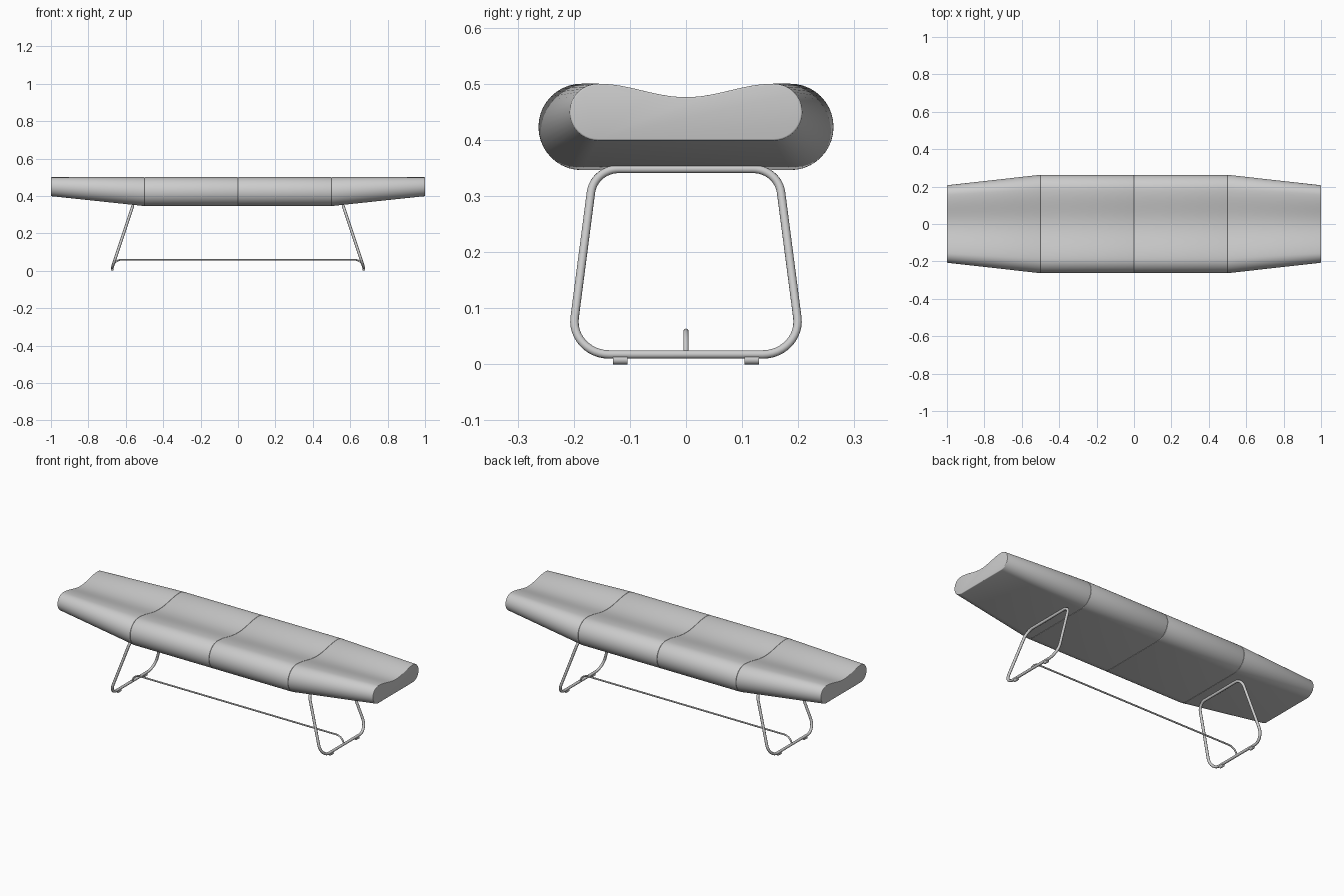
import bpy, bmesh, math
from mathutils import Vector

if "Cube" in bpy.data.objects:
    bpy.data.objects.remove(bpy.data.objects["Cube"])


def finish(ob):
    bpy.ops.object.select_all(action='DESELECT')
    ob.select_set(True)
    bpy.context.view_layer.objects.active = ob
    if ob.type == 'CURVE':
        bpy.ops.object.convert(target='MESH')
        ob = bpy.context.object
    bpy.ops.object.shade_smooth_by_angle(angle=math.radians(35))
    return ob


# Seat cross-section: flat bottom, round sides, dipped top; tapers past |x| = 0.5
def section(x):
    t = max(0, (abs(x) - 0.5) / 0.5)
    half, low, top, dip = lerp(0.263, 0.207, t), lerp(0.346, 0.399, t), 0.5, 0.476
    r = (top - low) / 2
    c = half - r
    right = [(c + r * math.cos(a), low + r + r * math.sin(a))
             for a in (math.pi * (i / 20 - 0.5) for i in range(21))]
    n = 24
    dipped = []
    for i in range(1, n):
        u = 1 - 2 * i / n
        dipped.append((c * u, lerp(dip, top, 0.5 - 0.5 * math.cos(math.pi * u))))
    left = [(-y, z) for y, z in reversed(right)]
    return [Vector((x, y, z)) for y, z in right + dipped + left]


def lerp(a, b, t):
    return a + (b - a) * t


def seat_part(name, x0, x1):
    bm = bmesh.new()
    rings = [[bm.verts.new(p) for p in section(x)] for x in (x0, x1)]
    n = len(rings[0])
    for i in range(n):
        j = (i + 1) % n
        bm.faces.new((rings[0][i], rings[0][j], rings[1][j], rings[1][i]))
    caps = [bm.faces.new(r) for r in rings]
    bmesh.ops.recalc_face_normals(bm, faces=bm.faces)
    edges = list({e for f in caps for e in f.edges})
    bmesh.ops.bevel(bm, geom=edges, offset=0.003, segments=3, profile=0.5, affect='EDGES')
    me = bpy.data.meshes.new(name)
    bm.to_mesh(me)
    bm.free()
    ob = bpy.data.objects.new(name, me)
    bpy.context.collection.objects.link(ob)
    finish(ob)


# Round the corner b between a and c with a true arc
def fillet(a, b, c, r, n=12):
    d1, d2 = (a - b).normalized(), (c - b).normalized()
    half = d1.angle(d2) / 2
    mid = b + (d1 + d2).normalized() * (r / math.sin(half))
    u = (b + d1 * r / math.tan(half) - mid).normalized()
    v = (b + d2 * r / math.tan(half) - mid).normalized()
    return [mid + u.slerp(v, i / n) * r for i in range(n + 1)]


def tube(name, pts, radius, closed):
    cu = bpy.data.curves.new(name, 'CURVE')
    cu.dimensions = '3D'
    cu.bevel_depth = radius
    cu.bevel_resolution = 4
    cu.use_fill_caps = not closed
    sp = cu.splines.new('POLY')
    sp.points.add(len(pts) - 1)
    for p, v in zip(sp.points, pts):
        p.co = (*v, 1)
    sp.use_cyclic_u = closed
    ob = bpy.data.objects.new(name, cu)
    bpy.context.collection.objects.link(ob)
    finish(ob)


# Four seat cushions with rounded seams
for i, name in enumerate(("seat_left_end", "seat_left_middle",
                          "seat_right_middle", "seat_right_end")):
    seat_part(name, -1 + 0.5 * i, -0.5 + 0.5 * i)

for s, side in ((-1, "left"), (1, "right")):
    # Leaning leg loop
    corners = [Vector((s * x, y, z)) for x, y, z in
               ((0.672, -0.207, 0.0175), (0.672, 0.207, 0.0175),
                (0.562, 0.164, 0.348), (0.562, -0.164, 0.348))]
    radii = (0.062, 0.062, 0.05, 0.05)
    path = []
    for i in range(4):
        path += fillet(corners[i - 1], corners[i], corners[(i + 1) % 4], radii[i])
    tube(side + "_leg_loop", path, 0.0075, True)
    # Floor glides
    for y, where in ((-0.117, "front"), (0.117, "back")):
        bpy.ops.mesh.primitive_cylinder_add(
            vertices=24, radius=0.0078, depth=0.026,
            location=(s * 0.672, y, 0.0078), rotation=(math.pi / 2, 0, 0))
        bpy.context.object.name = f"{side}_{where}_glide"
        finish(bpy.context.object)

# Stretcher rod joining the two loops
a, b, c = (Vector(p) for p in ((0, 0, 0.059), (0.655, 0, 0.059), (0.672, 0, 0.0175)))
right = fillet(a, b, c, 0.05)
left = [Vector((-p.x, p.y, p.z)) for p in right]
tube("stretcher", [Vector((-c.x, 0, c.z))] + left[::-1] + right + [c], 0.0045, False)
